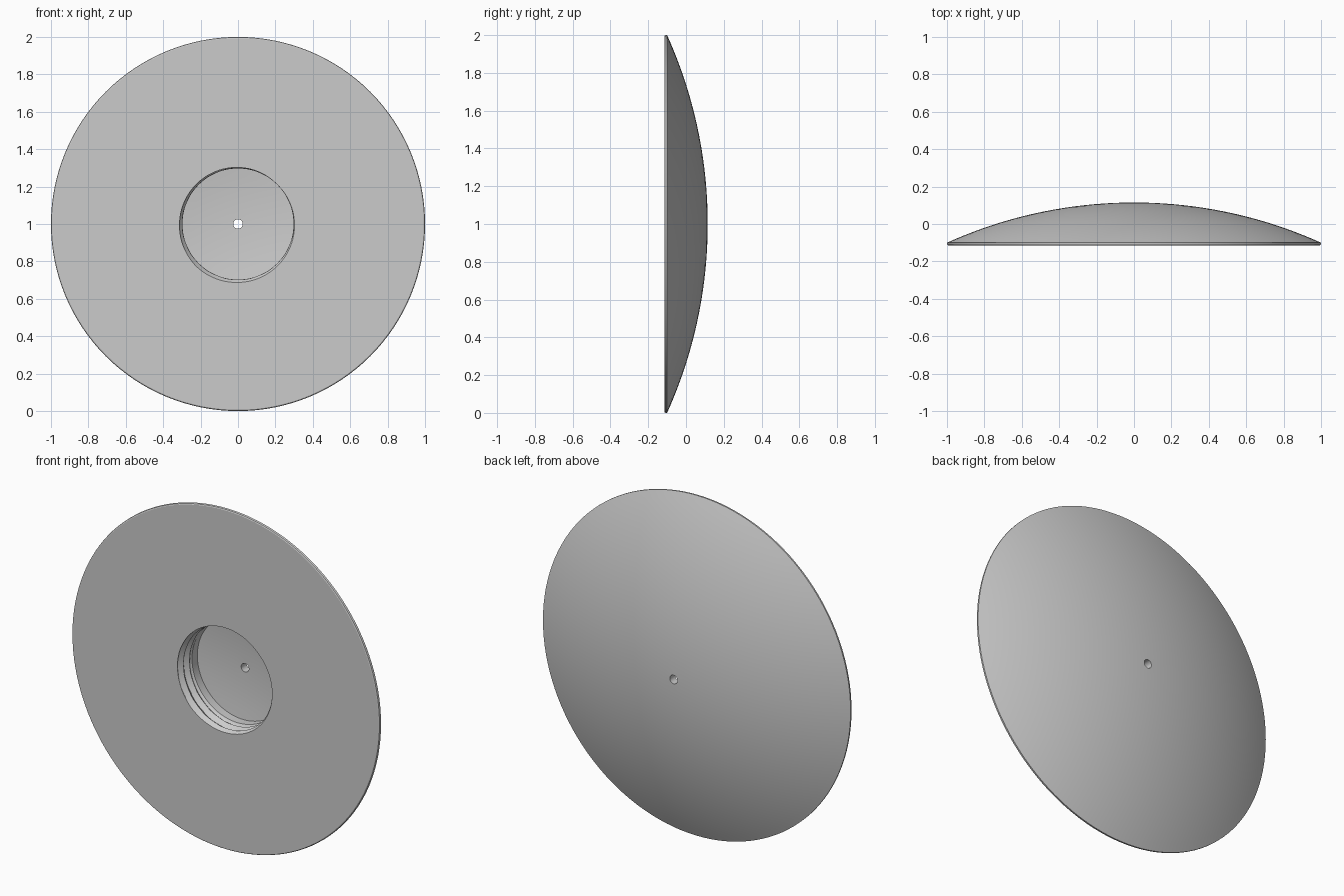
import bpy, bmesh, math

if "Cube" in bpy.data.objects:
    bpy.data.objects.remove(bpy.data.objects["Cube"])

SEG = 128
FRONT, PEAK, EDGE = -0.115, 0.115, -0.10   # y of flat face, dome top, dome rim
SAG = PEAK - EDGE
R_DOME = (1 + SAG * SAG) / (2 * SAG)       # radius of the dome's sphere
PIN = 0.025                                # centre hole radius
CORE, DEPTH = 0.297, 0.021                 # thread crest radius and groove depth
PITCH, TURNS = 0.056, 2
SHELL = 0.05                               # dome thickness behind the socket

grey = bpy.data.materials.new("light grey")
grey.diffuse_color = (0.6, 0.6, 0.6, 1)
grey.use_nodes = True
grey.node_tree.nodes["Principled BSDF"].inputs["Base Color"].default_value = grey.diffuse_color


def dome_y(r):
    return PEAK - R_DOME + math.sqrt(R_DOME ** 2 - r * r)


def thread_radius(angle, depth):
    """Right-handed triangular groove, fading out at the end of the thread."""
    phase = (depth / PITCH + (angle - math.radians(225)) / math.tau) % 1.0
    groove = abs(2 * phase - 1)
    fade = min(1, max(0, (PITCH * TURNS - depth) / 0.014))
    return CORE + DEPTH * groove * fade


# Closed profile, from the threaded socket outward and over the dome:
# each row is (radius or None for a threaded row, y)
rows = []
steps = 32
for i in range(steps, -1, -1):
    rows.append((None, FRONT + PITCH * TURNS * i / steps))
rows += [(0.993, FRONT), (0.998, FRONT + 0.003), (1.0, FRONT + 0.008), (1.0, EDGE)]
for i in range(1, 25):
    r = 1 + (PIN - 1) * i / 24
    rows.append((r, dome_y(r)))
# centre hole, then the concave socket floor and its plain wall
for i in range(7):
    r = PIN + (CORE - PIN) * i / 6
    rows.append((r, dome_y(r) - SHELL))

bm = bmesh.new()
rings = []
for r, y in rows:
    ring = []
    for s in range(SEG):
        a = math.tau * s / SEG
        rad = thread_radius(a, y - FRONT) if r is None else r
        ring.append(bm.verts.new((rad * math.cos(a), y, 1 + rad * math.sin(a))))
    rings.append(ring)
for k, ring in enumerate(rings):
    nxt = rings[(k + 1) % len(rings)]
    for s in range(SEG):
        t = (s + 1) % SEG
        bm.faces.new((ring[s], ring[t], nxt[t], nxt[s]))
bmesh.ops.recalc_face_normals(bm, faces=bm.faces)

mesh = bpy.data.meshes.new("domed_disc")
bm.to_mesh(mesh)
bm.free()
mesh.materials.append(grey)
disc = bpy.data.objects.new("domed_disc", mesh)
bpy.context.collection.objects.link(disc)
bpy.context.view_layer.objects.active = disc
disc.select_set(True)
bpy.ops.object.shade_smooth_by_angle(angle=math.radians(30))
